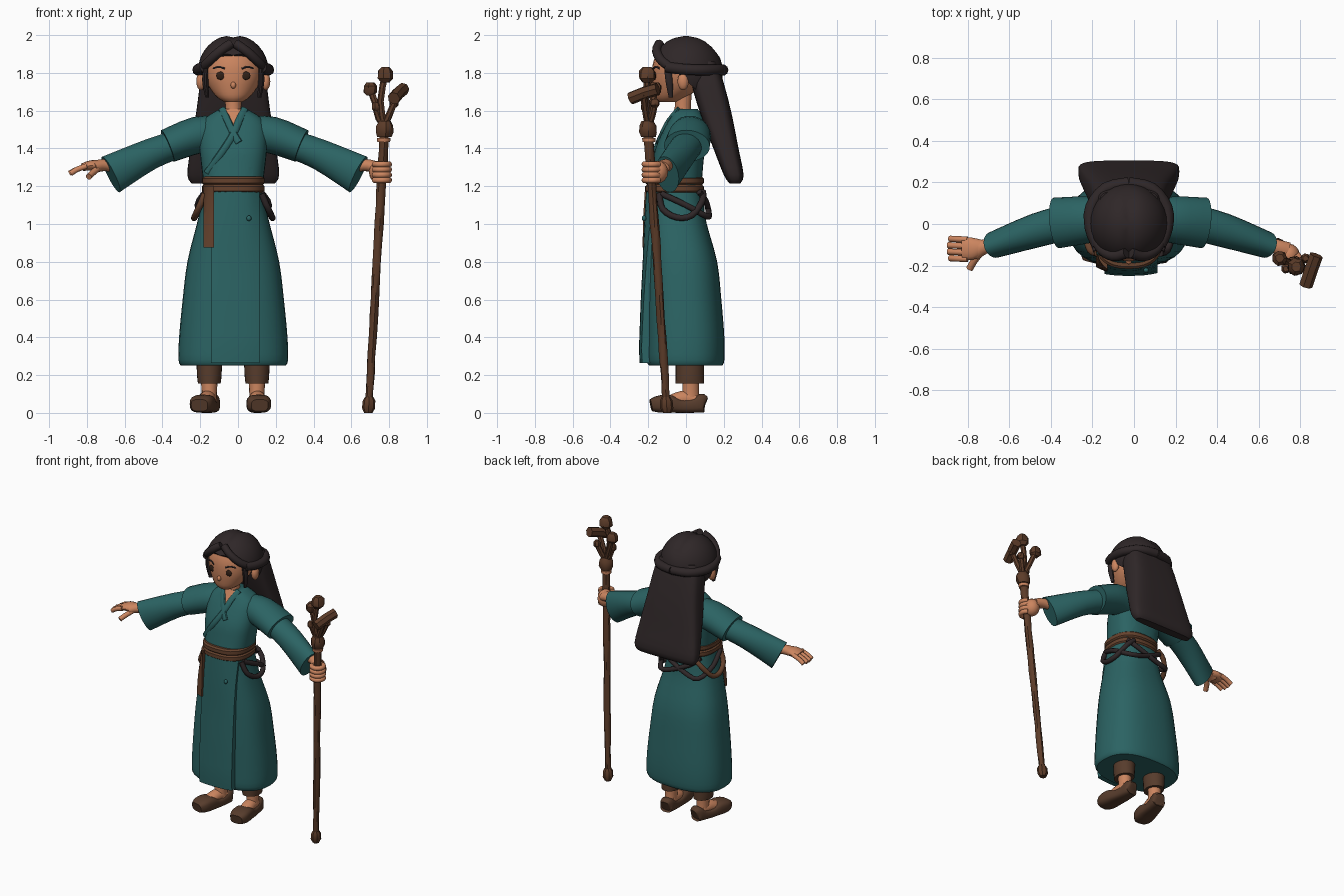
import bpy, bmesh, math, random
from mathutils import Vector, Matrix

random.seed(4)
if "Cube" in bpy.data.objects:
    bpy.data.objects.remove(bpy.data.objects["Cube"], do_unlink=True)
C = -0.025  # body centre line
made = []


def material(name, rgb):
    m = bpy.data.materials.new(name)
    m.use_nodes = True
    m.diffuse_color = (*rgb, 1)
    m.node_tree.nodes["Principled BSDF"].inputs["Base Color"].default_value = (*rgb, 1)
    return m


TEAL = material("teal cloth", (0.024, 0.125, 0.125))
SKIN = material("warm skin", (0.6, 0.235, 0.115))
HAIR = material("dark hair", (0.028, 0.02, 0.021))
WOOD = material("staff wood", (0.108, 0.045, 0.022))
BELT = material("belt leather", (0.13, 0.054, 0.026))
SHOE = material("brown leather", (0.095, 0.045, 0.025))
EYE = material("eye brown", (0.03, 0.014, 0.008))


def finish(name, bm, *mats):
    bmesh.ops.recalc_face_normals(bm, faces=bm.faces)
    mesh = bpy.data.meshes.new(name)
    bm.to_mesh(mesh)
    bm.free()
    for m in mats:
        mesh.materials.append(m)
    ob = bpy.data.objects.new(name, mesh)
    bpy.context.collection.objects.link(ob)
    made.append(ob)
    return ob


def spline(pts, k):
    """Catmull-Rom resampling of tuples, k steps per span."""
    out = []
    for i in range(len(pts) - 1):
        a, b = pts[max(i - 1, 0)], pts[i]
        c, d = pts[i + 1], pts[min(i + 2, len(pts) - 1)]
        for j in range(k):
            t = j / k
            out.append(tuple(q + 0.5 * t * (r - p + t * (2 * p - 5 * q + 4 * r - s + t * (3 * (q - r) + s - p)))
                             for p, q, r, s in zip(a, b, c, d)))
    return out + [tuple(pts[-1])]


def loft_mesh(pts, n=24, power=2, flat=False, up=(0, 0, 1), k=3, rough=0):
    """Skin rings (x, y, z, half width, half height) along a path."""
    pts = spline(pts, k)
    bm, rings = bmesh.new(), []
    for i, p in enumerate(pts):
        t = Vector(pts[min(i + 1, len(pts) - 1)][:3]) - Vector(pts[max(i - 1, 0)][:3])
        u = Vector((1, 0, 0)) if flat else t.cross(Vector(up)).normalized()
        v = Vector((0, 1, 0)) if flat else u.cross(t).normalized()
        ring = []
        for j in range(n):
            a = 2 * math.pi * j / n
            ca, sa = math.cos(a), math.sin(a)
            e = 1 + random.uniform(-rough, rough)
            ring.append(bm.verts.new(Vector(p[:3])
                        + u * p[3] * e * math.copysign(abs(ca) ** (2 / power), ca)
                        + v * p[4] * e * math.copysign(abs(sa) ** (2 / power), sa)))
        rings.append(ring)
    for r, s in zip(rings, rings[1:]):
        for j in range(n):
            bm.faces.new((r[j], r[(j + 1) % n], s[(j + 1) % n], s[j]))
    bm.faces.new(rings[0])
    bm.faces.new(rings[-1])
    return bm


def loft(name, pts, mat, **kw):
    return finish(name, loft_mesh(pts, **kw), mat)


def tube(name, pts, r, mat, n=10, **kw):
    return loft(name, [(*p, r, r) for p in pts], mat, n=n, **kw)


def level(z, rx, front, back, x=C):
    """Horizontal ring given by its front and back y."""
    return (x, (front + back) / 2, z, rx, (back - front) / 2)


def front_y(rings, x, z, power):
    rings = sorted(rings, key=lambda r: r[2])
    z = min(max(z, rings[0][2]), rings[-1][2])
    for a, b in zip(rings, rings[1:]):
        if z <= b[2]:
            t = (z - a[2]) / (b[2] - a[2])
            cx, cy, _, rx, ry = [p + (q - p) * t for p, q in zip(a, b)]
            return cy - ry * (1 - min(abs(x - cx) / rx, 0.99) ** power) ** (1 / power)


def strip(name, rings, power, x0, x1, z0, z1, off0, off1, mat, rows=12, cols=8):
    """Thick cloth panel that follows the front of a loft."""
    bm, grid = bmesh.new(), []
    for layer in (0, 1):
        for i in range(rows + 1):
            t = i / rows
            z, off = z0 + (z1 - z0) * t, (off0 + (off1 - off0) * t) * (1 - layer)
            xs = [x0 + (x1 - x0) * j / cols for j in range(cols + 1)]
            grid.append([bm.verts.new((x, front_y(rings, x, z, power) - off, z)) for x in xs])
    back = grid[rows + 1:]
    for g in (grid[:rows + 1], back):
        for r, s in zip(g, g[1:]):
            for j in range(cols):
                bm.faces.new((r[j], r[j + 1], s[j + 1], s[j]))
    rim = lambda g: g[0] + [r[-1] for r in g[1:]] + g[-1][-2::-1] + [r[0] for r in g[-2:0:-1]]
    f, b = rim(grid[:rows + 1]), rim(back)
    for j in range(len(f)):
        j2 = (j + 1) % len(f)
        bm.faces.new((f[j], f[j2], b[j2], b[j]))
    return finish(name, bm, mat)


def ball_mesh(centre, radii, segs=24):
    bm = bmesh.new()
    bmesh.ops.create_uvsphere(bm, u_segments=segs, v_segments=segs // 2, radius=1,
                              matrix=Matrix.Translation(centre) @ Matrix.Diagonal((*radii, 1)))
    return bm


def ball(name, centre, radii, mat, segs=16):
    return finish(name, ball_mesh(centre, radii, segs), mat)


# Head and neck
head = [level(1.645, 0.045, -0.145, -0.05), level(1.67, 0.085, -0.165, 0.0), level(1.72, 0.125, -0.175, 0.07),
        level(1.78, 0.15, -0.18, 0.1), level(1.85, 0.155, -0.175, 0.11), level(1.92, 0.13, -0.145, 0.1),
        level(1.96, 0.08, -0.09, 0.07)]
loft("head", head, SKIN, flat=True)
loft("neck", [level(1.53, 0.05, -0.07, 0.03), level(1.6, 0.042, -0.06, 0.025), level(1.69, 0.045, -0.06, 0.03)],
     SKIN, flat=True)
ball("nose", (C, -0.18, 1.735), (0.014, 0.014, 0.018), SKIN)

# Hair cap with a tilted hairline and a parting
bm = ball_mesh((C, 0.0, 1.805), (0.188, 0.195, 0.197), 32)
cut = bmesh.ops.bisect_plane(bm, geom=bm.verts[:] + bm.edges[:] + bm.faces[:], plane_co=(0, -0.175, 1.915),
                             plane_no=(0, -0.89, -1), clear_outer=True)
bmesh.ops.contextual_create(bm, geom=[e for e in cut["geom_cut"] if isinstance(e, bmesh.types.BMEdge)])
for v in bm.verts:
    if v.co.z > 1.9:
        v.co.z -= 0.014 * math.exp(-((v.co.x - C) / 0.03) ** 2)
finish("hair_cap", bm, HAIR)
loft("long_hair", [level(1.86, 0.14, 0.02, 0.16), level(1.78, 0.17, 0.02, 0.19), level(1.6, 0.195, 0.07, 0.238),
                   level(1.4, 0.227, 0.145, 0.278), level(1.26, 0.243, 0.2, 0.305), level(1.215, 0.22, 0.23, 0.288)],
     HAIR, n=32, power=4, flat=True)
for s, side in ((-1, "right"), (1, "left")):
    P = lambda x, *rest: (C + s * x, *rest)
    tube(side + "_hair_sweep", [P(0.012, -0.14, 1.955), P(0.07, -0.155, 1.915), P(0.13, -0.125, 1.86),
                                P(0.165, -0.06, 1.82)], 0.025, HAIR, up=(0, 1, 0))
    tube(side + "_braid", [P(0.15, -0.1, 1.83), P(0.182, -0.02, 1.82), P(0.18, 0.08, 1.815), P(0.11, 0.17, 1.815),
                           P(0, 0.195, 1.815)], 0.03, HAIR)
    loft(side + "_lock", [P(0.14, -0.1, 1.85, 0.015, 0.018), P(0.148, -0.09, 1.76, 0.017, 0.02),
                          P(0.138, -0.08, 1.67, 0.01, 0.012)], HAIR, n=10, flat=True)
    ball(side + "_ear", P(0.172, -0.015, 1.755), (0.024, 0.03, 0.047), SKIN)
    ex = C + s * 0.066
    ball(side + "_eye", (ex, front_y(head, ex, 1.785, 2), 1.785), (0.025, 0.008, 0.022), EYE)
    tube(side + "_brow", [(x, front_y(head, x, z, 2) - 0.001, z) for x, z in
                          ((C + s * 0.045, 1.822), (C + s * 0.075, 1.832), (C + s * 0.105, 1.824))], 0.006, HAIR, n=6)

# Robe top, with the neckline cut in
torso = [level(1.17, 0.152, -0.2, 0.08), level(1.3, 0.168, -0.18, 0.09), level(1.4, 0.178, -0.162, 0.1),
         level(1.5, 0.178, -0.118, 0.11), level(1.56, 0.15, -0.085, 0.1), level(1.61, 0.07, -0.06, 0.06)]
bm = loft_mesh(torso, n=32, power=2.6, flat=True)
for s in (-1, 1):
    bmesh.ops.bisect_plane(bm, geom=bm.verts[:] + bm.edges[:] + bm.faces[:], plane_co=(C, 0, 1.48),
                           plane_no=(s, 0, -0.45))
for f in bm.faces:
    c = f.calc_center_median()
    f.material_index = int(c.y < -0.02 and abs(c.x - C) < (c.z - 1.48) * 0.45)
finish("robe_top", bm, TEAL, SKIN)
for name, path in (("left_lapel", ((0.06, 1.61), (0.03, 1.545), (0, 1.475), (-0.06, 1.38), (-0.14, 1.27))),
                   ("right_lapel", ((-0.06, 1.61), (-0.03, 1.545), (0.005, 1.47), (0.03, 1.43)))):
    loft(name, [(C + x, front_y(torso, C + x, z, 2.6), z, 0.02, 0.012) for x, z in path], TEAL, n=10, up=(0, 1, 0))

# Robe skirt and overlapping front panel
skirt = [level(1.19, 0.155, -0.2, 0.08), level(1.1, 0.17, -0.203, 0.095), level(1.0, 0.193, -0.205, 0.11),
         level(0.8, 0.243, -0.205, 0.165), level(0.6, 0.268, -0.208, 0.187), level(0.4, 0.287, -0.208, 0.203),
         level(0.28, 0.29, -0.208, 0.203), level(0.25, 0.277, -0.195, 0.192)]
loft("robe_skirt", skirt, TEAL, n=32, power=2.5, flat=True)
strip("front_panel", skirt, 2.5, -0.142, 0.113, 0.265, 1.19, 0.044, 0.01, TEAL)
ball("button", (0.058, -0.222, 1.03), (0.013, 0.012, 0.015), TEAL)

# Belt, tail and hanging cords
for i, z in enumerate((1.165, 1.207)):
    loft(("lower", "upper")[i] + "_belt", [level(z, 0.157, -0.205, 0.085), level(z + 0.01, 0.166, -0.216, 0.094),
         level(z + 0.034, 0.166, -0.216, 0.094), level(z + 0.044, 0.157, -0.205, 0.085)],
         BELT, n=32, power=2.5, flat=True, k=1)
strip("belt_tail", skirt, 2.5, -0.183, -0.128, 0.875, 1.2, 0.035, 0.04, BELT, cols=3)
for s, side, mat in ((-1, "right", BELT), (1, "left", HAIR)):
    P = lambda x, y, z: (C + s * x, y, z)
    tube(side + "_cord_loop", [P(0.15, -0.14, 1.16), P(0.185, -0.125, 1.08), P(0.206, -0.05, 1.035),
                               P(0.2, 0.03, 1.045), P(0.155, 0.085, 1.12), P(0.1, 0.09, 1.17)], 0.017, mat)
    tube(side + "_back_cord", [P(0.155, -0.13, 1.16), P(0.19, 0.0, 1.1), P(0.15, 0.11, 1.04), P(0.05, 0.12, 1.06),
                               P(-0.08, 0.105, 1.12), P(-0.14, 0.07, 1.17)], 0.016, HAIR)

# Sleeves and wrists
for s, side in ((-1, "right"), (1, "left")):
    P = lambda x, *rest: (-0.018 + s * x, *rest)
    loft(side + "_shoulder_cap", [P(0.08, 0.02, 1.475, 0.09, 0.095), P(0.2, 0.02, 1.47, 0.112, 0.098),
                                  P(0.355, 0.005, 1.413, 0.122, 0.09)], TEAL)
    loft(side + "_sleeve", [P(0.28, 0.015, 1.43, 0.085, 0.075), P(0.45, -0.03, 1.368, 0.082, 0.082),
                            P(0.655, -0.1, 1.262, 0.064, 0.106)], TEAL)
    loft(side + "_wrist", [P(0.6, -0.085, 1.3, 0.03, 0.03), P(0.69, -0.105, 1.312, 0.034, 0.032),
                           P(0.75, -0.13, 1.3, 0.045, 0.032)], SKIN, n=16)

# Open right hand
loft("right_palm", [(-0.73, -0.11, 1.308, 0.036, 0.03), (-0.78, -0.118, 1.31, 0.054, 0.027),
                    (-0.825, -0.12, 1.3, 0.052, 0.02)], SKIN, n=16)
for i in range(4):
    y = -0.075 - 0.031 * i
    tube("right_finger", [(-0.8, y, 1.307), (-0.85, y + 0.002, 1.29), (-0.885 - 0.008 * (i in (1, 2)), y + 0.004, 1.268)],
         0.015, SKIN)
tube("right_thumb", [(-0.74, -0.14, 1.295), (-0.77, -0.18, 1.27), (-0.79, -0.215, 1.25)], 0.017, SKIN)

# Left fist around the staff
ball("left_fist", (0.745, -0.15, 1.275), (0.052, 0.055, 0.06), SKIN)
for i in range(4):
    z = 1.232 + 0.028 * i
    arc = [math.radians(a) for a in (60, 15, -30, -75, -120, -160)]
    tube("left_finger", [(0.76 + 0.04 * math.cos(a), -0.18 + 0.04 * math.sin(a), z) for a in arc], 0.016, SKIN)

# Staff with a gnarled crown
base, tip = Vector((0.69, -0.1, 0)), Vector((0.775, -0.2, 1.5))
A = lambda z: base.lerp(tip, z / 1.5)
loft("staff_shaft", [(*A(z / 10), 0.02 + z * 0.0004, 0.02 + z * 0.0004) for z in range(0, 16)], WOOD,
     n=9, flat=True, k=1, rough=0.12)
loft("staff_foot", [(*A(0), 0.022, 0.022), (*A(0.025), 0.035, 0.035), (*A(0.065), 0.033, 0.033),
                    (*A(0.085), 0.022, 0.022)], WOOD, n=8, flat=True, k=1)
loft("staff_ring", [(*A(1.435), 0.034, 0.034), (*A(1.455), 0.036, 0.036)], SKIN, n=12, flat=True, k=1)
loft("staff_collar", [(*A(1.46), 0.038, 0.038), (*A(1.485), 0.047, 0.047), (*A(1.52), 0.045, 0.045),
                      (*A(1.545), 0.032, 0.032)], WOOD, n=9, flat=True, k=1, rough=0.06)
fork = (0.775, -0.2, 1.52)
for mid, end, knob in (((0.755, -0.21, 1.65), (0.78, -0.205, 1.79), 0.043), ((0.735, -0.18, 1.62), (0.7, -0.165, 1.715), 0.037),
                       ((0.81, -0.215, 1.6), (0.85, -0.225, 1.69), 0.03), ((0.745, -0.2, 1.56), (0.73, -0.215, 1.62), 0.024),
                       ((0.8, -0.18, 1.57), (0.825, -0.165, 1.64), 0.024)):
    tube("crown_branch", [fork, mid, end], 0.018, WOOD, n=7, up=(0, 1, 0), k=2)
    x, y, z = end
    loft("crown_knob", [(x, y, z + h * knob, w * knob, w * knob) for h, w in
                        ((-0.95, 0.55), (-0.45, 1), (0.45, 1), (0.95, 0.55))], WOOD, n=7, flat=True, k=1, rough=0.08)
tube("crown_crossbar", [(0.825, -0.295, 1.665), (0.85, -0.22, 1.695), (0.875, -0.15, 1.715)], 0.034, WOOD, n=7, k=1)

# Trouser legs, feet and shoes
for side, x, turn in (("right", -0.152, -14), ("left", 0.1, 4)):
    loft(side + "_trouser", [level(z, r, -0.055, 0.095, x) for z, r in ((0.32, 0.07), (0.2, 0.065), (0.155, 0.06))],
         SHOE, flat=True)
    loft(side + "_ankle", [level(0.05, 0.042, -0.03, 0.075, x), level(0.1, 0.04, -0.02, 0.07, x),
                           level(0.18, 0.045, -0.02, 0.07, x)], SKIN, flat=True, n=16)
    rot = Matrix.Rotation(math.radians(turn), 3, "Z")

    def F(dx, y, z, w, h):
        return (*(rot @ Vector((dx, y - 0.03, 0)) + Vector((x, 0.03, z))), w, h)
    loft(side + "_instep", [F(0, 0.05, 0.07, 0.04, 0.04), F(0, -0.02, 0.075, 0.043, 0.042),
                            F(0, -0.1, 0.055, 0.045, 0.03)], SKIN, n=16)
    loft(side + "_shoe", [F(0, 0.1, 0.05, 0.03, 0.035), F(0, 0.085, 0.052, 0.045, 0.05), F(0, 0.03, 0.038, 0.05, 0.038),
                          F(0, -0.03, 0.036, 0.056, 0.036), F(0, -0.09, 0.048, 0.064, 0.048),
                          F(0, -0.15, 0.046, 0.062, 0.044), F(0, -0.185, 0.04, 0.045, 0.032)], SHOE, power=3)

# Smooth shading with crisp edges
bpy.ops.object.select_all(action="DESELECT")
for ob in made:
    ob.select_set(True)
bpy.context.view_layer.objects.active = made[0]
bpy.ops.object.shade_smooth_by_angle(angle=math.radians(38))
